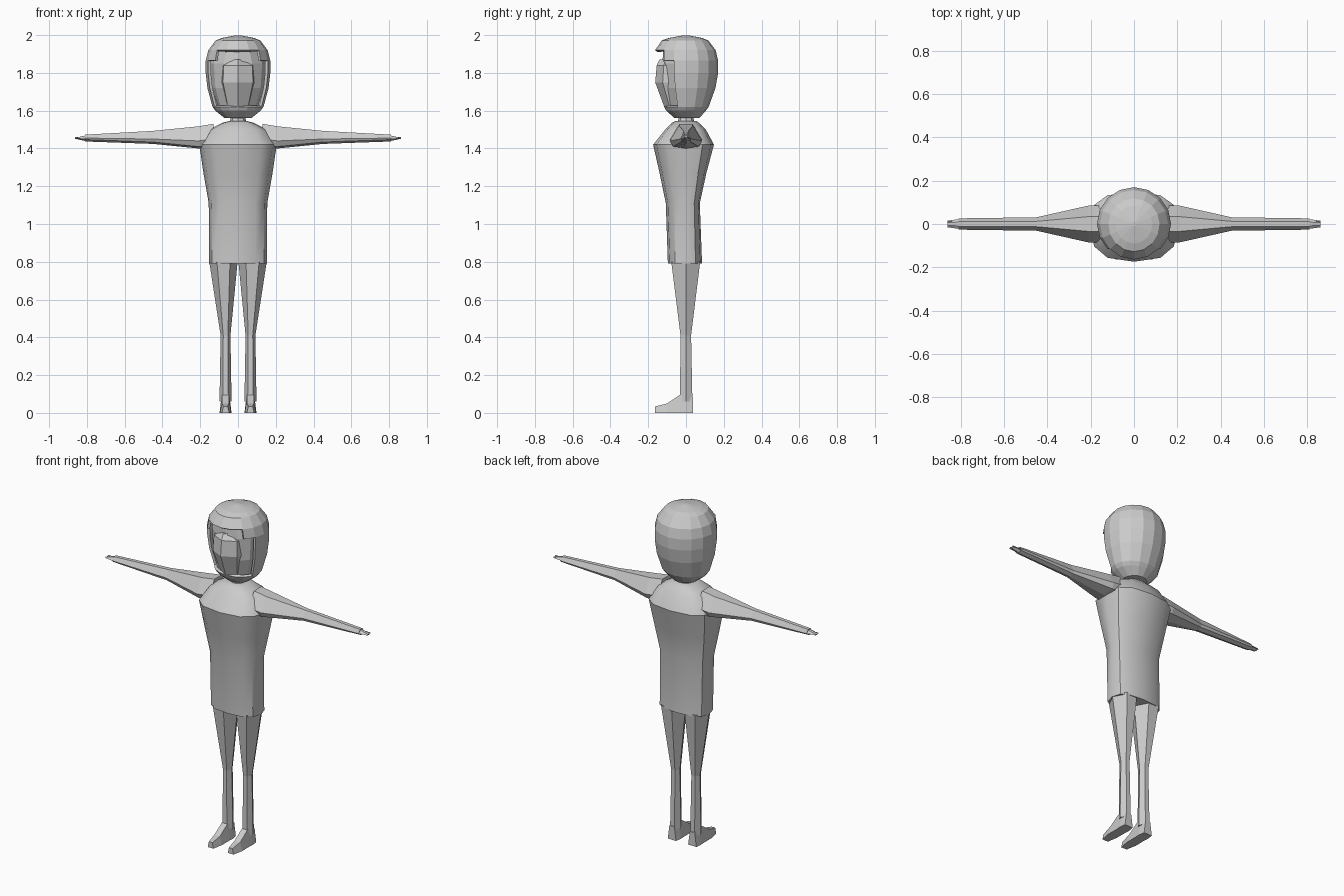
import bpy, bmesh, math

if "Cube" in bpy.data.objects:
    bpy.data.objects.remove(bpy.data.objects["Cube"])

grey = bpy.data.materials.new("light grey")
grey.diffuse_color = (0.6, 0.6, 0.6, 1)
grey.use_nodes = True
grey.node_tree.nodes["Principled BSDF"].inputs["Base Color"].default_value = grey.diffuse_color


def finish(name, bm, smooth=None):
    bmesh.ops.recalc_face_normals(bm, faces=bm.faces)
    me = bpy.data.meshes.new(name)
    bm.to_mesh(me)
    bm.free()
    me.materials.append(grey)
    ob = bpy.data.objects.new(name, me)
    bpy.context.collection.objects.link(ob)
    if smooth:
        bpy.ops.object.select_all(action='DESELECT')
        ob.select_set(True)
        bpy.context.view_layer.objects.active = ob
        bpy.ops.object.shade_smooth_by_angle(angle=math.radians(smooth))
    return ob


def loft(name, rings, smooth=None, keep=None, caps=True, mirror=False):
    """Skin a list of point rings; keep(row, column) may leave out faces."""
    bm = bmesh.new()
    s = -1 if mirror else 1
    rows = [[bm.verts.new((s * x, y, z)) for x, y, z in r] for r in rings]
    n = len(rows[0])
    for i in range(len(rows) - 1):
        for j in range(n):
            k = (j + 1) % n
            if keep is None or keep(i, j):
                bm.faces.new((rows[i][j], rows[i][k], rows[i + 1][k], rows[i + 1][j]))
    if caps:
        bm.faces.new(rows[0])
        bm.faces.new(rows[-1])
    return finish(name, bm, smooth)


def oval(z, rx, front, back, n, power=1.0):
    """Ring starting at the front centre; power under 1 squares it off."""
    pts = []
    for i in range(n):
        a = 2 * math.pi * i / n
        sx, cy = math.sin(a), -math.cos(a)
        x = math.copysign(abs(sx) ** power, sx) * rx
        y = math.copysign(abs(cy) ** power, cy) * (front if cy < 0 else back)
        pts.append((x, y, z))
    return pts


# Torso with the shirt hem, and neck
loft("torso", [oval(z, rx, f, b, 12, 0.75) for z, rx, f, b in (
    (0.79, 0.153, 0.096, 0.085), (1.11, 0.155, 0.107, 0.073),
    (1.27, 0.183, 0.14, 0.108), (1.42, 0.205, 0.174, 0.148),
    (1.50, 0.155, 0.11, 0.105), (1.535, 0.085, 0.075, 0.07),
    (1.545, 0.045, 0.055, 0.055))], smooth=40)
loft("neck", [oval(z, r, r, r, 8) for z, r in ((1.53, 0.05), (1.555, 0.04), (1.62, 0.05))])

# Hair shell, open around the face
SEG = 16
hair_rows = ((1.56, 0.07, 0.06, 0.07), (1.60, 0.12, 0.105, 0.105),
             (1.62, 0.135, 0.115, 0.12), (1.72, 0.162, 0.15, 0.156),
             (1.80, 0.171, 0.165, 0.17), (1.865, 0.171, 0.165, 0.17),
             (1.92, 0.157, 0.164, 0.157), (1.972, 0.118, 0.128, 0.118),
             (1.985, 0.085, 0.09, 0.085), (1.999, 0.012, 0.012, 0.012))


def hair_keep(row, col):
    steps = min(col, SEG - 1 - col)
    if row in (2, 3, 4):
        return steps >= 3
    return not (row == 5 and steps < 2)


hair = loft("hair", [oval(z, rx, f, b, SEG) for z, rx, f, b in hair_rows], keep=hair_keep)
rim = hair.modifiers.new("thickness", 'SOLIDIFY')
rim.thickness = 0.015
rim.offset = -1

# Skull inside the hair, and the narrow faceted face in front
loft("skull", [oval(z, r, f, r, 12) for z, r, f in (
    (1.58, 0.07, 0.07), (1.62, 0.105, 0.095), (1.72, 0.138, 0.12),
    (1.85, 0.148, 0.125), (1.93, 0.12, 0.12))])
loft("face", [oval(z, rx, f, 0.03, 8, 0.8) for z, rx, f in (
    (1.585, 0.03, 0.07), (1.62, 0.07, 0.115), (1.75, 0.105, 0.163),
    (1.84, 0.10, 0.155), (1.872, 0.03, 0.14))])


# Arms: flattened five-sided sections along x
def arm_ring(x, hy, low, mid, top):
    return [(x, -hy, mid), (x, -hy * 0.8, low + 0.01), (x, 0, low),
            (x, hy * 0.8, low + 0.01), (x, hy, mid),
            (x, hy * 0.4, top), (x, -hy * 0.4, top)]


arm_rows = [arm_ring(*r) for r in (
    (0.13, 0.085, 1.40, 1.45, 1.53), (0.21, 0.085, 1.40, 1.44, 1.517),
    (0.45, 0.031, 1.424, 1.45, 1.493), (0.81, 0.026, 1.437, 1.455, 1.473))]
hand_rows = [arm_ring(*r) for r in (
    (0.81, 0.022, 1.44, 1.455, 1.468), (0.862, 0.015, 1.451, 1.453, 1.456))]


# Legs: hexagonal sections with a ridge down each side
def leg_ring(z, inner, outer, front, back):
    w = (outer - inner) * 0.27
    return [(inner, 0, z), (inner + w, -front, z), (outer - w, -front, z),
            (outer, 0, z), (outer - w, back, z), (inner + w, back, z)]


leg_rows = [leg_ring(*r) for r in (
    (0.06, 0.034, 0.098, 0.032, 0.034), (0.41, 0.040, 0.092, 0.029, 0.027),
    (0.80, 0.002, 0.152, 0.078, 0.075))]


# Feet: wedges that run forward from the heel
def foot_ring(y, inner, outer, height):
    t = (outer - inner) * 0.2
    return [(inner, y, 0), (outer, y, 0), (outer - t, y, height), (inner + t, y, height)]


foot_rows = [foot_ring(*r) for r in (
    (0.037, 0.04, 0.094, 0.08), (0.0, 0.034, 0.098, 0.098), (-0.032, 0.036, 0.096, 0.095),
    (-0.10, 0.036, 0.097, 0.05), (-0.163, 0.047, 0.085, 0.034))]

for side, flip in (("right", True), ("left", False)):
    loft(side + "_arm", arm_rows, mirror=flip)
    loft(side + "_hand", hand_rows, mirror=flip)
    loft(side + "_leg", leg_rows, mirror=flip)
    loft(side + "_foot", foot_rows, mirror=flip)
